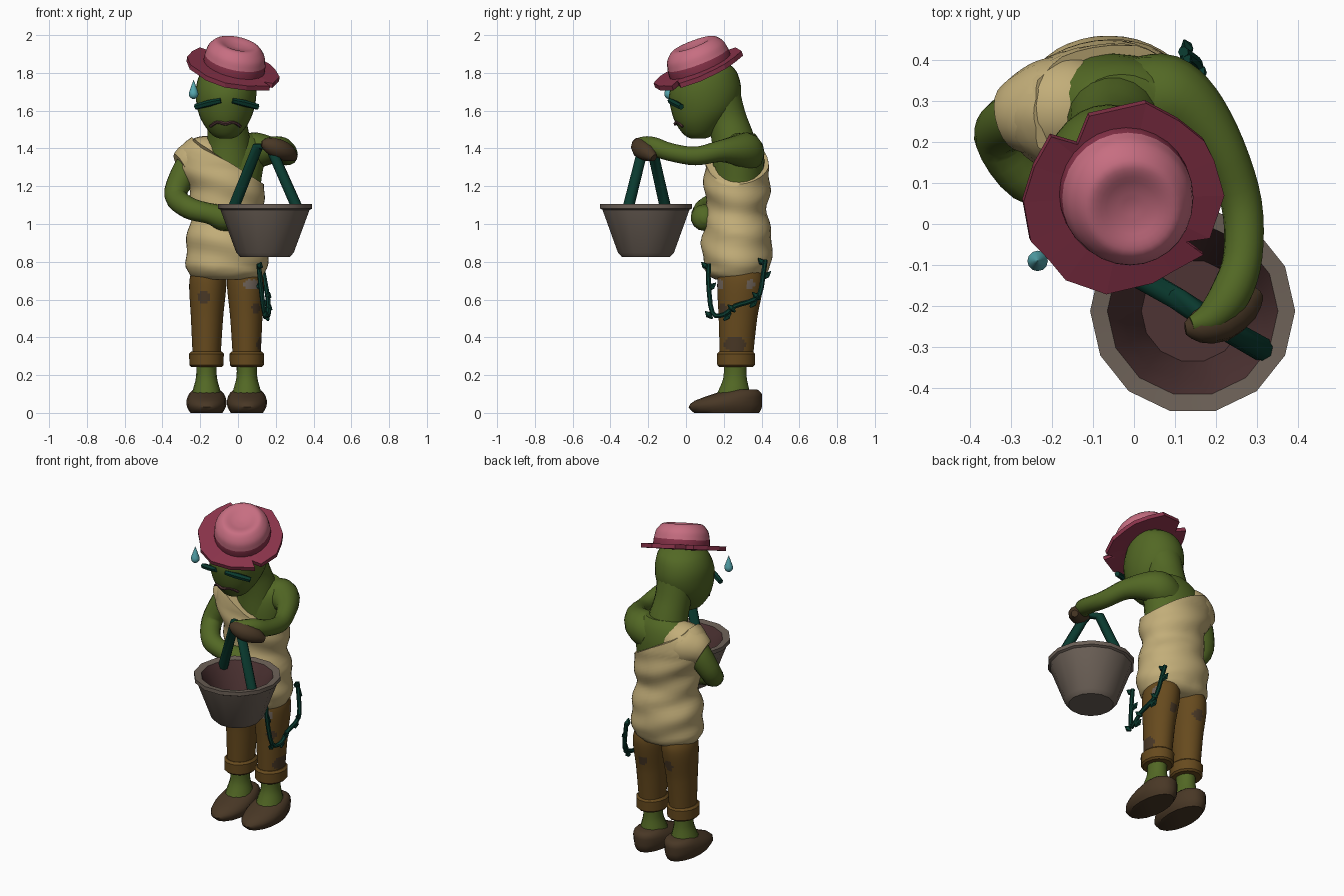
import bpy, bmesh, math
from mathutils import Vector

def mat(name, r, g, b):
    m = bpy.data.materials.new(name)
    m.diffuse_color = (r, g, b, 1)
    return m

SKIN = mat("green skin", .085, .138, .018)
TAN = mat("tan cloth", .54, .42, .19)
PANTS = mat("trouser brown", .135, .069, .013)
DARK = mat("dark brown", .066, .039, .019)
BRIM = mat("hat dark pink", .25, .033, .068)
CROWN = mat("hat light pink", .57, .155, .22)
VINE = mat("deep green", .003, .042, .028)
WOOD = mat("grey wood", .15, .118, .095)
INSIDE = mat("maroon inside", .075, .033, .033)
WATER = mat("light teal", .09, .38, .42)

def spline(keys, steps):
    """Catmull-Rom interpolation of equal-length tuples."""
    if steps < 2:
        return keys
    out = []
    for i in range(len(keys) - 1):
        p = [keys[max(i - 1, 0)], keys[i], keys[i + 1], keys[min(i + 2, len(keys) - 1)]]
        for s in range(steps):
            t = s / steps
            out.append(tuple(.5 * (2 * b + (c - a) * t + (2 * a - 5 * b + 4 * c - d) * t * t
                                   + (3 * b - a - 3 * c + d) * t ** 3) for a, b, c, d in zip(*p)))
    return out + [keys[-1]]

def skin(name, rings, mats, rule=None, angle=40):
    """Bridge rings of points into a capped object; rule(face centre, ring) picks the colour."""
    bm = bmesh.new()
    vs = [[bm.verts.new(p) for p in r] for r in rings]
    n = len(vs[0])
    for j in range(len(vs) - 1):
        for i in range(n):
            f = bm.faces.new((vs[j][i], vs[j][(i + 1) % n], vs[j + 1][(i + 1) % n], vs[j + 1][i]))
            f.material_index = rule(f.calc_center_median(), j) if rule else 0
    for r, j in ((vs[0], 0), (vs[-1], len(vs) - 1)):
        f = bm.faces.new(r)
        f.material_index = rule(f.calc_center_median(), j) if rule else 0
    bmesh.ops.recalc_face_normals(bm, faces=bm.faces)
    me = bpy.data.meshes.new(name)
    bm.to_mesh(me)
    bm.free()
    ob = bpy.data.objects.new(name, me)
    bpy.context.collection.objects.link(ob)
    for m in mats:
        me.materials.append(m)
    if angle:
        bpy.ops.object.select_all(action='DESELECT')
        ob.select_set(True)
        bpy.context.view_layer.objects.active = ob
        bpy.ops.object.shade_smooth_by_angle(angle=math.radians(angle))
    return ob

def loft(name, keys, mats, n=20, steps=3, rule=None, angle=40):
    """Stack of horizontal ellipses (cx, cy, z, rx, ry)."""
    rings = [[Vector((cx + rx * math.cos(2 * math.pi * i / n), cy + ry * math.sin(2 * math.pi * i / n), z))
              for i in range(n)] for cx, cy, z, rx, ry in spline(keys, steps)]
    return skin(name, rings, mats, rule, angle)

def tube(name, keys, mats, n=12, steps=4, angle=40):
    """Round tube through (x, y, z, radius)."""
    pts = spline(keys, steps)
    c = [Vector(p[:3]) for p in pts]
    rings, u = [], None
    for i, p in enumerate(pts):
        t = (c[min(i + 1, len(c) - 1)] - c[max(i - 1, 0)]).normalized()
        if u is None:
            u = t.orthogonal()
        u = (u - t * u.dot(t)).normalized()
        w = t.cross(u)
        rings.append([c[i] + p[3] * (u * math.cos(2 * math.pi * k / n) + w * math.sin(2 * math.pi * k / n))
                      for k in range(n)])
    return skin(name, rings, mats, None, angle)

CX = -.06  # body centre line

# Legs: trousers with dirt spots, cuffs, ankles, shoes
spots = [((-.18, .18, .61), .034, 1), ((.1, .19, .555), .03, 1), ((.12, .27, .36), .045, 1), ((.12, .23, .365), .035, 1),
         ((-.15, .39, .6), .034, 1), ((.03, .4, .58), .032, 1), ((.055, .17, .68), .026, 2), ((.085, .185, .68), .026, 2),
         ((.125, .34, .68), .026, 2)]

def spot_rule(p, j):
    for c, r, k in spots:
        if (p - Vector(c)).length < r:
            return k
    return 0

for s, side in ((-1, "left"), (1, "right")):
    loft(side + "_trouser", [(CX + s * .09, .28, .8, .07, .09), (CX + s * .099, .288, .7, .098, .122),
                             (CX + s * .104, .275, .5, .085, .102), (CX + s * .106, .267, .3, .074, .088)],
         [PANTS, DARK, WOOD], 44, 16, spot_rule)
    x = CX + s * .107
    loft(side + "_cuff", [(x, .265, .243, .08, .092), (x, .265, .253, .09, .102), (x, .265, .313, .092, .104),
                          (x, .265, .325, .08, .092)], [PANTS], 14, 1)
    loft(side + "_ankle", [(x, .26, .27, .054, .062), (x, .26, .19, .055, .063), (x, .255, .13, .07, .08),
                           (x, .25, .09, .08, .095)], [SKIN], 14)
    loft(side + "_shoe", [(x, .215, 0, .085, .172), (x, .208, .03, .102, .194), (x, .225, .065, .106, .178),
                          (x, .28, .105, .09, .12), (x, .295, .125, .065, .08)], [DARK], 16, 2, angle=50)

# Upper body and neck
loft("torso", [(-.05, .28, 1.0, .17, .14), (-.05, .28, 1.2, .17, .135), (-.05, .285, 1.34, .19, .13),
               (-.035, .29, 1.43, .17, .105), (-.03, .295, 1.48, .1, .07)], [SKIN])
tube("neck", [(-.05, .27, 1.32, .13), (-.05, .25, 1.44, .115), (-.06, .215, 1.56, .105), (-.06, .175, 1.68, .115)],
     [SKIN], 20)

# One-shoulder tunic: slanted top edge, slanted folds, spreading over the covered shoulder
prof = spline([(.705, .16, .11), (.725, .192, .15), (.78, .214, .178), (.86, .216, .184), (.93, .21, .186),
               (1.0, .196, .17), (1.06, .19, .158), (1.12, .195, .166), (1.18, .2, .174), (1.3, .208, .17),
               (1.4, .2, .15), (1.48, .15, .11)], 6)

def radii(z):
    return min(prof, key=lambda p: abs(p[0] - z))[1:]

N, ROWS = 40, 34
rings = []
for j in range(ROWS + 1):
    ring = []
    for i in range(N):
        a = 2 * math.pi * i / N
        ca = math.cos(a)
        z = .705 + (1.335 - .125 * ca - .705) * j / ROWS
        rx, ry = radii(z)
        fold = .006 * math.sin(z * 38 + 2.6 * ca + math.sin(a)) * (.76 < z < 1.3)
        if ca < 0:
            rx += .05 * max(0, min(1, (z - 1.18) / .12)) * max(0, min(1, (1.5 - z) / .1))
        ring.append(Vector((CX + (rx + fold) * ca, .27 + (ry + fold) * math.sin(a), z)))
    rings.append(ring)
skin("tunic", rings, [TAN], angle=60)
tube("tunic_shoulder", [(-.08, .28, 1.34, .08), (-.13, .285, 1.345, .12), (-.2, .28, 1.335, .125),
                        (-.26, .268, 1.32, .105), (-.3, .258, 1.3, .08)], [TAN], 18)

# Bent arm across the belly
tube("folded_arm", [(-.23, .27, 1.36, .07), (-.29, .255, 1.26, .07), (-.33, .21, 1.15, .06), (-.26, .11, 1.085, .058),
                    (-.15, .085, 1.055, .055), (-.08, .095, 1.035, .07), (-.02, .1, 1.03, .06),
                    (.01, .1, 1.03, .02)], [SKIN], 14)

# Arm held forward with the bucket, dark fingers
tube("carrying_arm", [(.02, .31, 1.36, .1), (.08, .31, 1.385, .102), (.145, .27, 1.39, .082), (.215, .18, 1.385, .058),
                      (.262, .05, 1.36, .05), (.265, -.08, 1.38, .048), (.235, -.17, 1.41, .05),
                      (.19, -.225, 1.425, .04), (.14, -.245, 1.435, .02)], [SKIN], 14)
tube("carrying_fingers", [(.3, -.17, 1.35, .02), (.265, -.2, 1.375, .045), (.21, -.235, 1.4, .054),
                          (.155, -.25, 1.42, .04), (.125, -.255, 1.425, .015)], [DARK], 10, 2)

# Head
loft("head", [(-.065, .065, 1.452, .03, .035), (-.065, .067, 1.47, .07, .075), (-.065, .075, 1.53, .118, .128),
              (-.065, .092, 1.6, .148, .17), (-.063, .1, 1.68, .16, .19), (-.06, .11, 1.76, .155, .175),
              (-.05, .115, 1.83, .125, .135), (-.04, .11, 1.88, .05, .05)], [SKIN], 28)
for s, nm in ((-1, "left"), (1, "right")):
    tube(nm + "_closed_eye", [(CX + s * .03, -.085, 1.653, .014), (CX + s * .09, -.062, 1.64, .018),
                              (CX + s * .165, -.025, 1.62, .016)], [VINE], 6, 1, 20)
tube("mouth", [(-.148, -.018, 1.515, .007), (-.11, -.045, 1.54, .01), (-.066, -.056, 1.53, .01),
               (-.025, -.045, 1.54, .01), (.015, -.018, 1.515, .007)], [INSIDE], 6, 3)
loft("sweat_drop", [(-.235, -.09, 1.662, .006, .006), (-.235, -.09, 1.672, .02, .02), (-.235, -.09, 1.69, .025, .025),
                    (-.235, -.09, 1.715, .018, .018), (-.235, -.09, 1.762, .001, .001)], [WATER], 12)

# Hat: everything is sheared onto a tilted plane; the rim droops front right and lifts back left
def tilt(x, y, h):
    return Vector((x + .15 * h, y - .33 * h, 1.82 + .37 * (y - .06) - .19 * (x + .03) + h))

outline = [(.027, .30), (.107, .256), (.17, .205), (.195, .156), (.22, .07), (.185, -.035), (.11, -.045), (.17, -.075),
           (.093, -.117), (.046, -.144), (-.068, -.17), (-.168, -.134), (-.21, -.083), (-.254, -.037), (-.272, .06),
           (-.246, .146), (-.205, .22), (-.14, .2), (-.112, .27)]
skin("hat_brim", [[tilt(k * (x + .02) - .02, k * (y - .07) + .07, h + (k - .5) * .07 * (y - x - .11)) for x, y in outline]
                  for h, k in ((-.012, .6), (-.012, 1), (.012, 1), (.012, .6))], [BRIM], angle=0)
N = 28
crown = spline([(0, .162), (.03, .162), (.055, .158), (.09, .148), (.122, .118), (.126, .09), (.114, .05), (.108, .01)], 3)
skin("hat_crown", [[tilt(-.022 + r * math.cos(2 * math.pi * i / N), .078 + r * math.sin(2 * math.pi * i / N), h)
                    for i in range(N)] for h, r in crown], [BRIM, CROWN], lambda p, j: int(j >= 5), 60)

# Bucket with handle
bx, by = .143, -.212
loft("bucket", [(bx, by, z, r, r) for r, z in ((.13, .825), (.152, .848), (.236, 1.075), (.25, 1.082), (.25, 1.106),
                                             (.208, 1.1), (.172, 1.03), (.125, .88))],
     [WOOD, INSIDE], 14, 1, lambda p, j: int(j >= 5), 30)
tube("bucket_handle", [(-.03, -.105, 1.07, .03), (.105, -.182, 1.41, .028), (.17, -.225, 1.41, .028),
                       (.32, -.31, 1.07, .03)], [VINE], 8, 1, 50)

# Vine hanging on the hip, with small leaves
path = [(.11, .12, .79), (.12, .12, .68), (.14, .14, .53), (.16, .2, .52), (.16, .26, .565), (.16, .34, .59),
        (.155, .39, .63), (.135, .41, .74), (.12, .42, .81)]
tube("hip_vine", [p + (.013,) for p in path], [VINE], 7, 3)
for i, (x, y, z) in enumerate(path):
    k = (-1) ** i
    d = Vector((.2 * k, -.6 * k, .6)) * .065
    tube("vine_leaf", [tuple(Vector((x, y, z - .03)) + d * t) + (r,) for t, r in ((0, .006), (.5, .018), (1, .002))],
         [VINE], 5, 1, 0)
